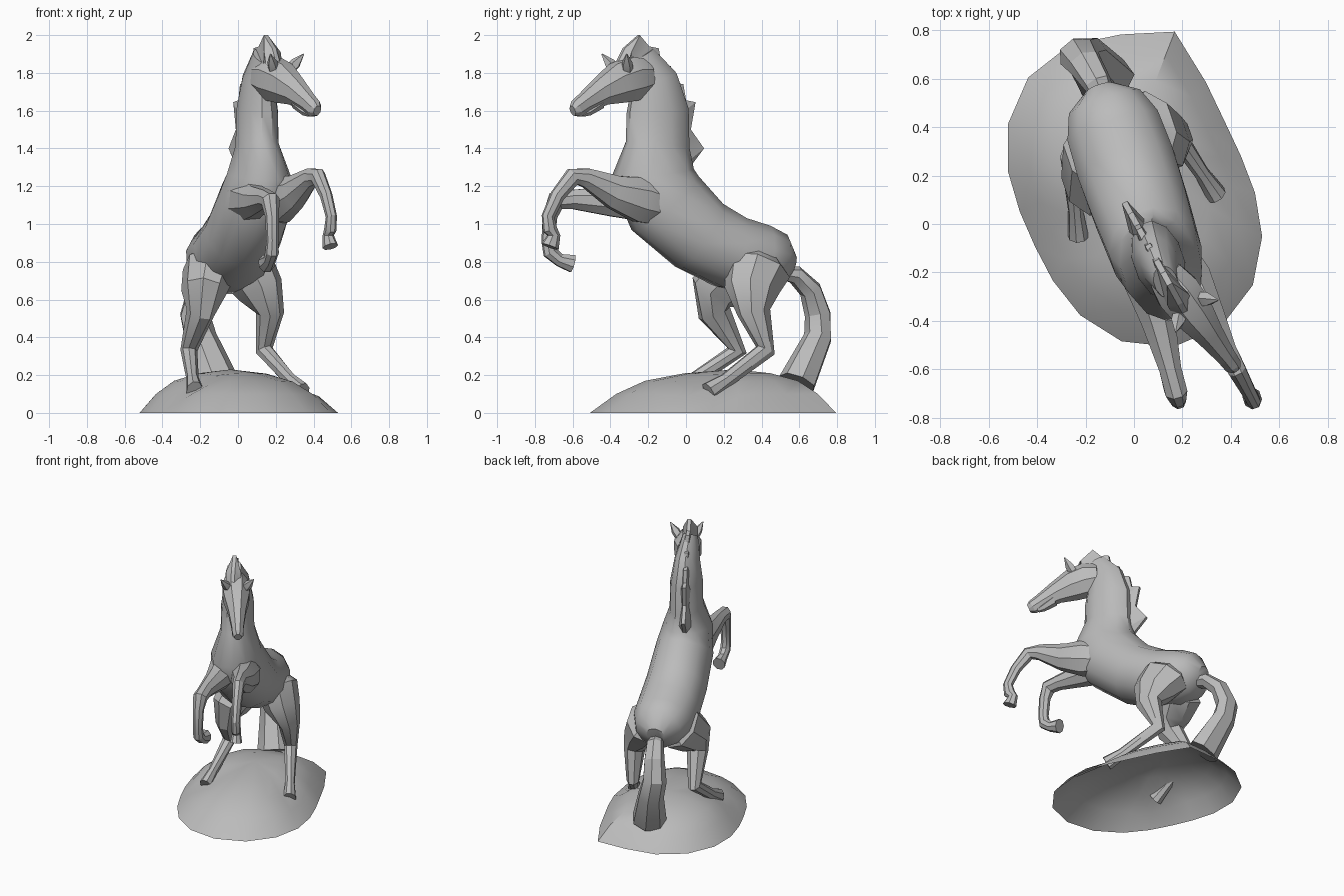
import bpy, bmesh
from math import sin, cos, tau, exp, radians
from mathutils import Vector

default_cube = bpy.data.objects.get("Cube")
if default_cube:
    bpy.data.objects.remove(default_cube)

# One stone colour for the whole statue
stone = bpy.data.materials.new("stone_grey")
stone.use_nodes = True
grey = (.5, .5, .5, 1)
stone.diffuse_color = grey
stone.node_tree.nodes["Principled BSDF"].inputs["Base Color"].default_value = grey


def finish(name, bm, sharp_angle):
    """Turn a bmesh into a named, shaded object."""
    mesh = bpy.data.meshes.new(name)
    bm.to_mesh(mesh)
    bm.free()
    mesh.materials.append(stone)
    part = bpy.data.objects.new(name, mesh)
    bpy.context.collection.objects.link(part)
    bpy.ops.object.select_all(action="DESELECT")
    bpy.context.view_layer.objects.active = part
    part.select_set(True)
    bpy.ops.object.shade_smooth_by_angle(angle=radians(sharp_angle))


def bridge(bm, lower, upper):
    """Join two closed rings of vertices with quads."""
    following = lower[1:] + lower[:1]
    following_upper = upper[1:] + upper[:1]
    for a, b, c, d in zip(lower, following, following_upper, upper):
        bm.faces.new((a, b, c, d))


def skin(name, rings, sharp_angle):
    """Bridge successive rings of points and cap both ends."""
    bm = bmesh.new()
    rows = [[bm.verts.new(point) for point in ring] for ring in rings]
    for lower, upper in zip(rows, rows[1:]):
        bridge(bm, lower, upper)
    bm.faces.new(rows[0])
    bm.faces.new(rows[-1])
    bmesh.ops.recalc_face_normals(bm, faces=bm.faces)
    finish(name, bm, sharp_angle)


def side_of(slope):
    """Sideways direction of an upright plane turned by the given slope."""
    return Vector((1, slope, 0)).normalized()


def in_plane(offset, slope, rows):
    """Place y, z, radius rows on an upright plane."""
    return [(offset - slope * y, y, z, radius) for y, z, radius in rows]


def always(ratio):
    return lambda height: ratio


def tube(name, rows, slope, ratio, sides=6, sharp_angle=25):
    """Oval tube along x, y, z, radius rows; ratio gives width over depth."""
    centres = [Vector(row[:3]) for row in rows]
    before = centres[:1] + centres[:-1]
    after = centres[1:] + centres[-1:]
    lateral = side_of(slope)
    rings = []
    for row, centre, start, end in zip(rows, centres, before, after):
        along = (end - start).normalized()
        side = (lateral - along * lateral.dot(along)).normalized()
        depth = along.cross(side) * row[-1]
        side *= row[-1] * ratio(centre.z)
        turns = [tau * (step + .5) / sides for step in range(sides)]
        rings.append([centre + depth * cos(turn) + side * sin(turn) for turn in turns])
    skin(name, rings, sharp_angle)


BODY_SLOPE = .34
HEAD_SLOPE = .75
MANE_SLOPE = .55


# Trunk sweeping from the rump up into a narrower neck
def trunk_ratio(height):
    return 1.07 - min(max(height - .84, 0) * .85, .45)


trunk = in_plane(.05, BODY_SLOPE, [
    (.56, .78, .06), (.5, .8, .15), (.4, .81, .19), (.24, .85, .2),
    (.07, .94, .21), (-.11, 1.11, .23), (-.18, 1.26, .23), (-.15, 1.42, .175),
    (-.15, 1.6, .17), (-.17, 1.76, .13), (-.24, 1.89, .08)])
tube("trunk_and_neck", trunk, BODY_SLOPE, trunk_ratio, sides=12, sharp_angle=40)

# Head with deep cheeks tapering to a blunt muzzle, and a lower lip
head = in_plane(-.03, HEAD_SLOPE, [
    (-.21, 1.78, .1), (-.28, 1.77, .125), (-.36, 1.745, .115), (-.45, 1.7, .08),
    (-.54, 1.64, .055), (-.58, 1.61, .05), (-.6, 1.6, .03)])
tube("head", head, HEAD_SLOPE, always(.8), sides=8)
lip = in_plane(-.03, HEAD_SLOPE, [(-.46, 1.64, .035), (-.52, 1.595, .025), (-.55, 1.58, .015)])
tube("lower_lip", lip, HEAD_SLOPE, always(1.2))

# Ears spreading to either side
for name, sign in (("left_ear", 1), ("right_ear", -1)):
    outward = side_of(HEAD_SLOPE) * sign
    base = Vector((.23, -.34, 1.81)) + outward * .05
    tip = Vector((.26, -.38, 1.9)) + outward * .11
    middle = base.lerp(tip, .45)
    tube(name, [(*base, .03), (*middle, .03), (*tip, .003)], HEAD_SLOPE, always(1), sides=5)

# Mane: a wedge-shaped crest stepping down the neck like stairs
crest = [(-.37, 1.85), (-.33, 1.93), (-.25, 2)]
for step in range(4):
    y, z = step * .065 - .2, 1.94 - step * .095
    crest += [(y, z), (y + .05, z - .01)]
crest += [(.02, 1.5), (.09, 1.4), (0, 1.28)]
mane_rings = []
for y, z in crest:
    inset = min(.13, max(y + .32, 0) * .9)
    outer = Vector((.01 - MANE_SLOPE * y, y, z))
    inner = outer + Vector((MANE_SLOPE * inset, -inset, -.09))
    thin, thick = side_of(MANE_SLOPE) * .012, side_of(MANE_SLOPE) * .05
    mane_rings.append([inner + thick, outer + thin, outer - thin, inner - thick])
skin("mane", mane_rings, 20)

# Forelegs: shoulder, knee, pastern, hoof
left_fore = in_plane(.1, .54, [
    (.02, 1.07, .05), (-.1, 1.09, .11), (-.24, 1.13, .13), (-.38, 1.17, .095),
    (-.53, 1.245, .055), (-.6, 1.25, .05), (-.68, 1.15, .04), (-.73, 1.04, .036),
    (-.72, .97, .04), (-.7, .94, .036), (-.72, .88, .05)])
tube("left_foreleg", left_fore, BODY_SLOPE, always(.8), sides=8, sharp_angle=28)
right_fore = in_plane(0, .25, [
    (-.05, 1.12, .06), (-.2, 1.13, .13), (-.4, 1.12, .085), (-.6, 1.13, .055),
    (-.69, 1.12, .055), (-.72, 1.04, .04), (-.73, .91, .036), (-.72, .85, .04),
    (-.67, .81, .036), (-.6, .79, .05)])
tube("right_foreleg", right_fore, BODY_SLOPE, always(.9), sides=8, sharp_angle=28)

# Hind legs share one set of radii from hip to hoof
hind_radii = (.06, .18, .15, .09, .055, .04, .055)
hind_paths = {
    "left_hind_leg": [(-.02, .4, .87), (.05, .38, .76), (.12, .35, .65), (.17, .36, .53),
                      (.14, .42, .33), (.28, .21, .17), (.34, .12, .11)],
    "right_hind_leg": [(-.1, .36, .87), (-.15, .28, .75), (-.18, .16, .64), (-.2, .15, .53),
                       (-.26, .27, .33), (-.24, .05, .18), (-.23, -.05, .12)]}
for name, path in hind_paths.items():
    rows = [(*point, radius) for point, radius in zip(path, hind_radii)]
    tube(name, rows, BODY_SLOPE, always(.8), sides=8, sharp_angle=32)

# Tail arching down to the mound, spreading at its end
tail = [(-.12, .5, .74, .035), (-.15, .58, .73, .05), (-.2, .66, .65, .06),
        (-.23, .7, .52, .07), (-.2, .7, .4, .075), (-.11, .59, .16, .1)]
tube("tail", tail, BODY_SLOPE, always(1.2), sides=7)

# Rocky mound: an open shell of shrinking oval rings, dented under the hooves
hooves = [Vector(path[-1]).xy for path in hind_paths.values()]
middle, summit = Vector((0, .13)), Vector((-.04, .26))
SECTORS = 19
bm = bmesh.new()
rows = []
for scale, height in ((1, 0), (.82, .1), (.62, .17), (.35, .21)):
    row = []
    for sector in range(SECTORS):
        turn = tau * sector / SECTORS
        corner = .1 * exp(-((turn - 1.3) / .25) ** 2)
        reach = .565 + .1 * cos(2 * (turn - 2)) + corner
        rim = middle + Vector((cos(turn), sin(turn))) * reach
        spot = summit.lerp(rim, scale)
        dent = sum(exp(-((spot - hoof).length / .12) ** 2) for hoof in hooves)
        row.append(bm.verts.new((*spot, max(0, height - .05 * dent))))
    rows.append(row)
for lower, upper in zip(rows, rows[1:]):
    bridge(bm, lower, upper)
peak = bm.verts.new((*summit, .23))
for a, b in zip(rows[-1], rows[-1][1:] + rows[-1][:1]):
    bm.faces.new((a, b, peak))
finish("mound", bm, 30)
